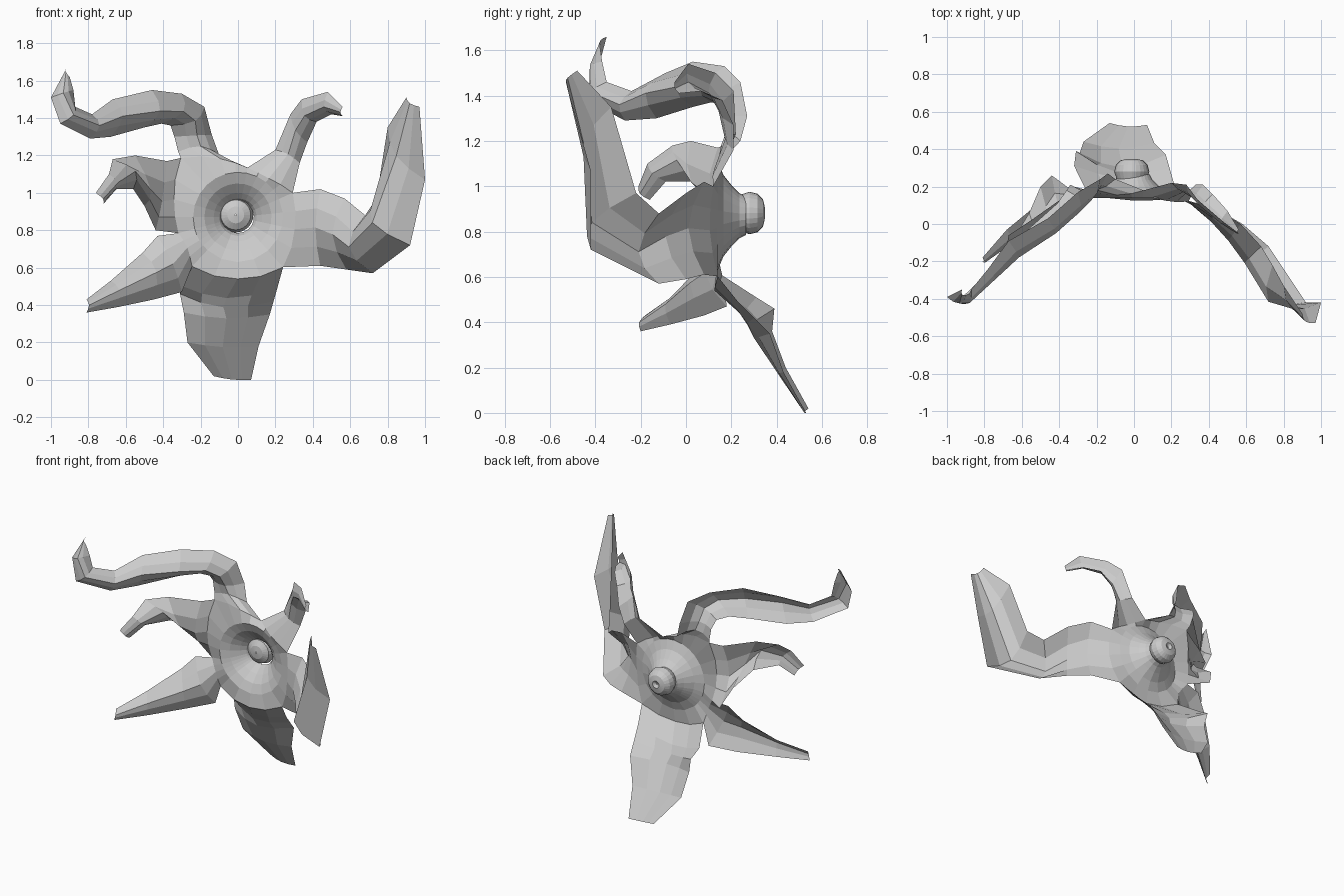
import bpy, bmesh, math
from mathutils import Vector

cube = bpy.data.objects.get("Cube")
if cube:
    bpy.data.objects.remove(cube, do_unlink=True)

grey = bpy.data.materials.new("pale_grey")
grey.use_nodes = True
colour = (0.6, 0.6, 0.6, 1)
grey.diffuse_color = colour
grey.node_tree.nodes["Principled BSDF"].inputs["Base Color"].default_value = colour

CENTRE = Vector((0, 0, 0.87))
STRIPS = 4  # strips across each petal


def skin_object(name, rows, closed=False):
    """Join rows of points into a sheet of quads and link it as an object."""
    bm = bmesh.new()
    verts = [[bm.verts.new(point) for point in row] for row in rows]
    for row, following in zip(verts, verts[1:]):
        count = len(row)
        for i in range(count if closed else count - 1):
            j = (i + 1) % count
            bm.faces.new((row[i], row[j], following[j], following[i]))
    mesh = bpy.data.meshes.new(name)
    bm.to_mesh(mesh)
    bm.free()
    mesh.materials.append(grey)
    obj = bpy.data.objects.new(name, mesh)
    bpy.context.scene.collection.objects.link(obj)
    return obj


def around(angle, radius, depth):
    """Point at an angle about the flower's axis."""
    return CENTRE + Vector((radius * math.cos(angle), depth, radius * math.sin(angle)))


# Notches between neighbouring petals: angle, radius, depth
notches = [(-48, 0.36, 0.14), (24, 0.32, 0.12), (79, 0.27, 0.18),
           (134, 0.44, 0.18), (195, 0.33, 0.17), (227, 0.36, 0.16), (312, 0.36, 0.14)]


def rim_arc(index):
    """Rim of the throat between two notches, bulging forward in the middle."""
    start, end = notches[index], notches[index + 1]
    arc = []
    for i in range(STRIPS + 1):
        t = i / STRIPS
        angle, radius, depth = [p + (q - p) * t for p, q in zip(start, end)]
        bulge = math.sin(math.pi * t)
        arc.append((math.radians(angle), radius - 0.03 * bulge, depth - 0.025 * bulge))
    return arc


def petal(name, index, stations):
    """Two margins in hundredths, and how far the midrib folds forward."""
    root = [around(*p) for p in reversed(rim_arc(index))]
    pairs = [(Vector(s[:3]) / 100, Vector(s[3:6]) / 100, s[6]) for s in stations]
    centres = [root[STRIPS // 2]] + [(a + b) / 2 for a, b, fold in pairs]
    rows = [root]
    for i, (a, b, fold) in enumerate(pairs, 1):
        along = centres[min(i + 1, len(pairs))] - centres[i - 1]
        across = b - a
        rise = across.cross(along).normalized() * across.length * fold
        rows.append([a.lerp(b, t) + rise * h for t, h in
                     ((0, 0), (0.25, 0.7), (0.5, 1), (0.75, 0.7), (1, 0))])
    return skin_object(name, rows)


# Petals, each from the throat to its tip
petal("left_petal", 0, [
    (44, 8, 102, 44, 8, 61, 0.18), (57, 0, 97, 58, 0, 59, 0.3),
    (68, -12, 88, 72, -12, 57, 0.45),
    (74, -22, 97, 92, -42, 72, 0.4), (80, -33, 135, 100, -42, 107, 0.27),
    (90, -48, 151, 97, -53, 146, 0.25)])

petal("upper_left_petal", 1, [
    (20, 22, 123, 33, 21, 116, 0.3), (28, 21, 142, 37, 21, 127, 0.4),
    (34, 13, 150, 42, 16, 138, 0.4), (48, 1, 154, 50, 7, 142, 0.35),
    (56, -5, 146, 56, -3, 141, 0.3)])

petal("upper_right_petal", 2, [
    (-32, 20, 122, -10, 24, 120, 0.25), (-34, 21, 130, -14, 27, 131, 0.35),
    (-36, 18, 136, -18, 24, 146, 0.45),
    (-41, 11, 137, -30, 17, 153, 0.5), (-50, 3, 135, -46, 3, 155, 0.5),
    (-68, -13, 130, -67, -9, 150, 0.45), (-79, -27, 129, -78, -24, 142, 0.45),
    (-95, -42, 137, -87, -35, 146, 0.35), (-100, -39, 151, -88, -37, 155, 0.35),
    (-92, -35, 166, -90, -38, 162, 0.3)])

petal("middle_right_petal", 3, [
    (-44, 26, 80, -38, 14, 117, 0.25), (-50, 20, 93, -55, 2, 120, 0.35),
    (-56, 6, 102, -67, -6, 118, 0.35), (-65, -9, 102, -69, -17, 110, 0.3),
    (-72, -16, 94, -76, -21, 100, 0.3)])

petal("lower_right_petal", 4, [
    (-30, 18, 47, -43, 15, 77, 0.25), (-45, 8, 43, -51, 11, 68, 0.35),
    (-64, -7, 39, -68, -3, 53, 0.35), (-81, -20, 36, -81, -18, 43, 0.3)])

petal("lower_petal", 5, [
    (21, 23, 49, -32, 31, 51, 0.13), (19, 30, 42, -31, 39, 46, 0.18),
    (17, 37, 35, -29, 38, 36, 0.17), (11, 43, 18, -27, 44, 20, 0.09),
    (7, 53, 0, -13, 54, 2, 0.08)])

# Shallow funnel sharing its rim with the petal roots, open at the front
rim = [point for index in range(len(notches) - 1) for point in rim_arc(index)[:-1]]
funnel = [[around(*point) for point in rim]]
for radius, depth in ((0.24, 0.14), (0.18, 0.165), (0.13, 0.205),
                      (0.1, 0.235), (0.085, 0.265)):
    funnel.append([around(angle, radius, depth) for angle, r, d in rim])
skin_object("throat", funnel, closed=True)

# Rounded ovary behind the throat, with a dimple at the back
SIDES = 24
profile = ((0.004, 0.215), (0.045, 0.22), (0.08, 0.24), (0.094, 0.28),
           (0.085, 0.315), (0.06, 0.34), (0.025, 0.348), (0.004, 0.335))
ovary = skin_object("ovary", [
    [around(math.tau * i / SIDES, r, y) for i in range(SIDES)]
    for r, y in profile], closed=True)
ovary.location = (-0.012, 0, 0.012)
